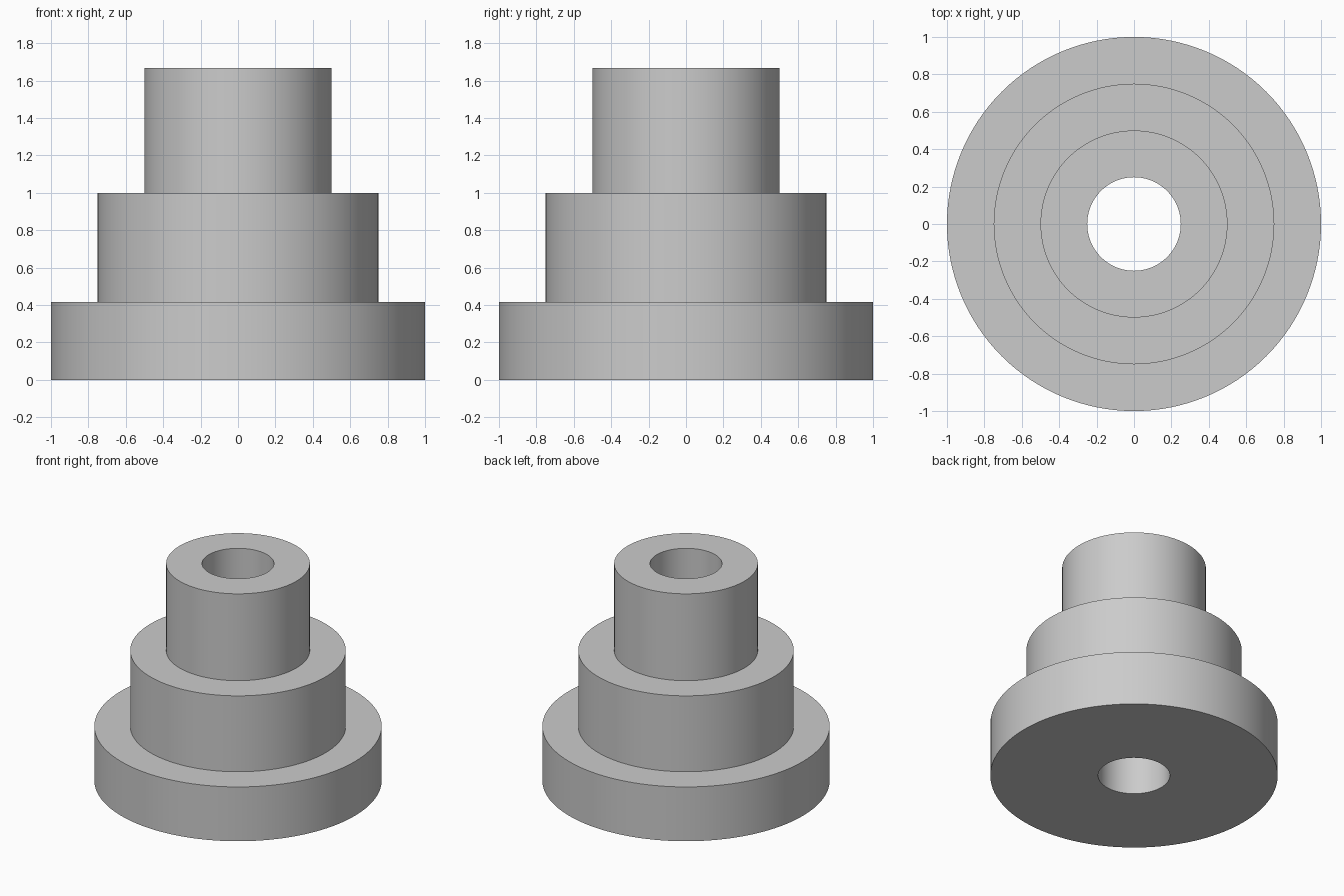
import bpy
import bmesh
from math import radians, tau

SEGMENTS = 128
BORE = 0.25
# Outer radius and top height of each step, from the bottom up
STEPS = [(1.0, 0.417), (0.75, 1.0), (0.5, 1.667)]

cube = bpy.data.objects.get("Cube")
if cube:
    bpy.data.objects.remove(cube, do_unlink=True)

# Plain grey material
grey = bpy.data.materials.new("plain grey")
grey.use_nodes = True
colour = (0.6, 0.6, 0.6, 1)
grey.diffuse_color = colour
grey.node_tree.nodes["Principled BSDF"].inputs["Base Color"].default_value = colour

# Stepped half-section, closed along the bore
profile = [(BORE, 0)]
base = 0
for radius, top in STEPS:
    profile += [(radius, base), (radius, top)]
    base = top
profile.append((BORE, base))

# Turn the section around the z axis
bm = bmesh.new()
verts = [bm.verts.new((r, 0, z)) for r, z in profile]
edges = [bm.edges.new((a, b)) for a, b in zip(verts, verts[1:] + verts[:1])]
bmesh.ops.spin(bm, geom=verts + edges, cent=(0, 0, 0), axis=(0, 0, 1),
               angle=tau, steps=SEGMENTS, use_merge=False)
bmesh.ops.remove_doubles(bm, verts=bm.verts, dist=0.0001)
bmesh.ops.recalc_face_normals(bm, faces=bm.faces)

mesh = bpy.data.meshes.new("stepped_bushing")
bm.to_mesh(mesh)
bm.free()
mesh.materials.append(grey)
bushing = bpy.data.objects.new("stepped_bushing", mesh)
bpy.context.collection.objects.link(bushing)

# Smooth walls with sharp rims
bpy.ops.object.select_all(action="DESELECT")
bushing.select_set(True)
bpy.context.view_layer.objects.active = bushing
bpy.ops.object.shade_smooth_by_angle(angle=radians(30))
